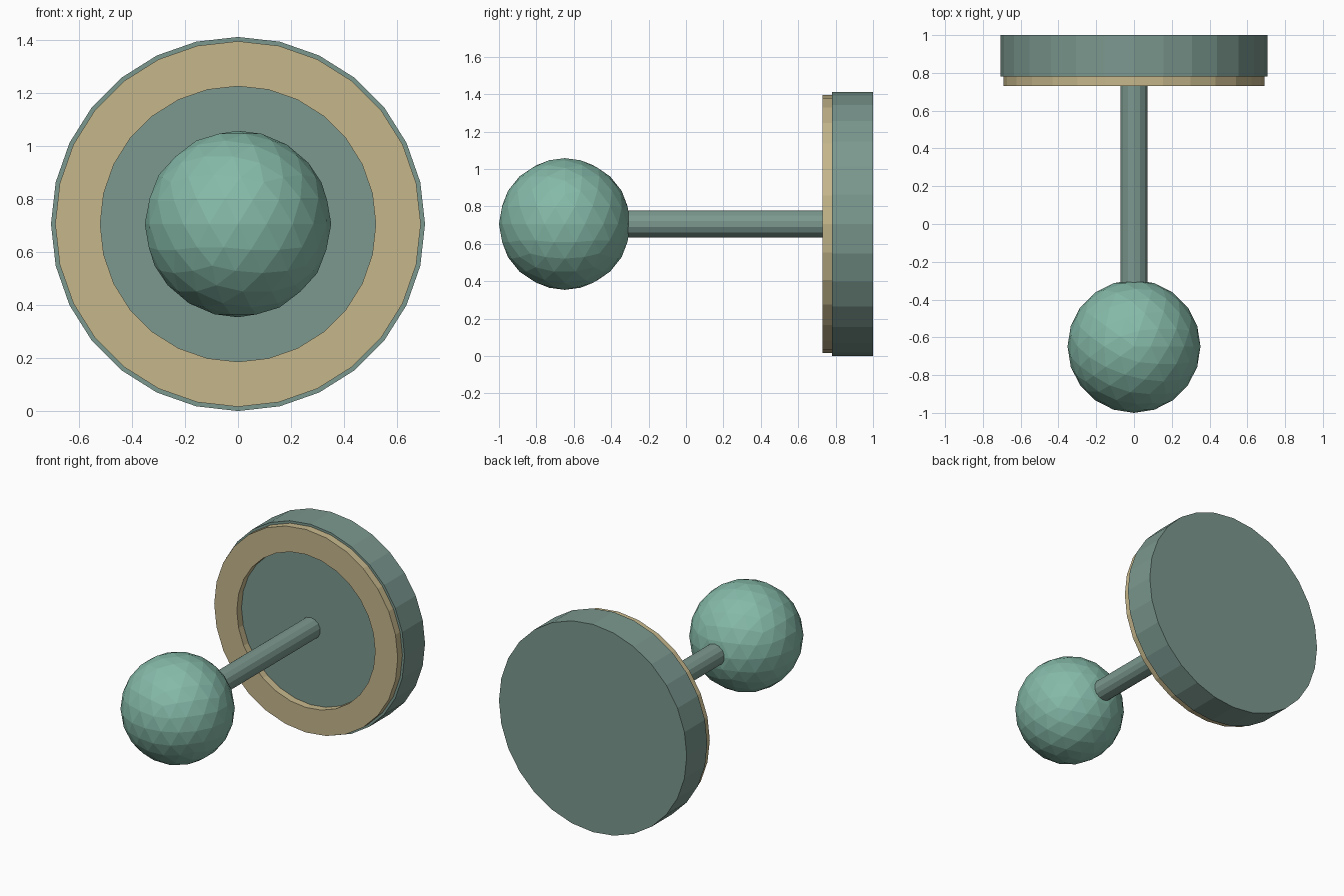
import bpy, bmesh, math
from mathutils import Matrix

if "Cube" in bpy.data.objects:
    bpy.data.objects.remove(bpy.data.objects["Cube"])

CZ = 0.706  # height of the common axis, which runs along y


def material(name, rgb):
    m = bpy.data.materials.new(name)
    m.diffuse_color = (*rgb, 1.0)
    m.use_nodes = True
    m.node_tree.nodes["Principled BSDF"].inputs["Base Color"].default_value = m.diffuse_color
    return m


GREY_GREEN = material("grey_green", (0.198, 0.314, 0.275))
LIGHT_GREEN = material("light_green", (0.235, 0.49, 0.395))
TAN = material("tan", (0.565, 0.475, 0.26))


def add_object(name, bm, mat):
    bmesh.ops.recalc_face_normals(bm, faces=bm.faces)
    mesh = bpy.data.meshes.new(name)
    bm.to_mesh(mesh)
    bm.free()
    mesh.materials.append(mat)
    obj = bpy.data.objects.new(name, mesh)
    bpy.context.collection.objects.link(obj)
    return obj


def lathe(name, profile, sides, mat, closed=False):
    """Turn a (radius, y) profile about the axis; open profiles get end caps."""
    bm = bmesh.new()
    rings = []
    for r, y in profile:
        angles = [2 * math.pi * i / sides for i in range(sides)]
        rings.append([bm.verts.new((r * math.sin(a), y, CZ + r * math.cos(a)))
                      for a in angles])
    pairs = list(zip(rings, rings[1:]))
    if closed:
        pairs.append((rings[-1], rings[0]))
    else:
        bm.faces.new(rings[0])
        bm.faces.new(rings[-1])
    for a, b in pairs:
        for i in range(sides):
            j = (i + 1) % sides
            bm.faces.new((a[i], a[j], b[j], b[i]))
    return add_object(name, bm, mat)


# Thick round plate at the back
lathe("back_plate", [(CZ, 0.78), (CZ, 1.0)], 28, GREY_GREEN)

# Raised flat ring on the plate's front
lathe("front_ring", [(0.69, 0.73), (0.69, 0.785), (0.52, 0.785), (0.52, 0.73)],
      28, TAN, closed=True)

# Rod joining plate and ball
lathe("rod", [(0.073, -0.45), (0.073, 0.79)], 14, GREY_GREEN)

# Faceted ball
bm = bmesh.new()
bmesh.ops.create_icosphere(bm, subdivisions=3, radius=0.352,
                           matrix=Matrix.Translation((0, -0.648, CZ)))
add_object("ball", bm, LIGHT_GREEN)
